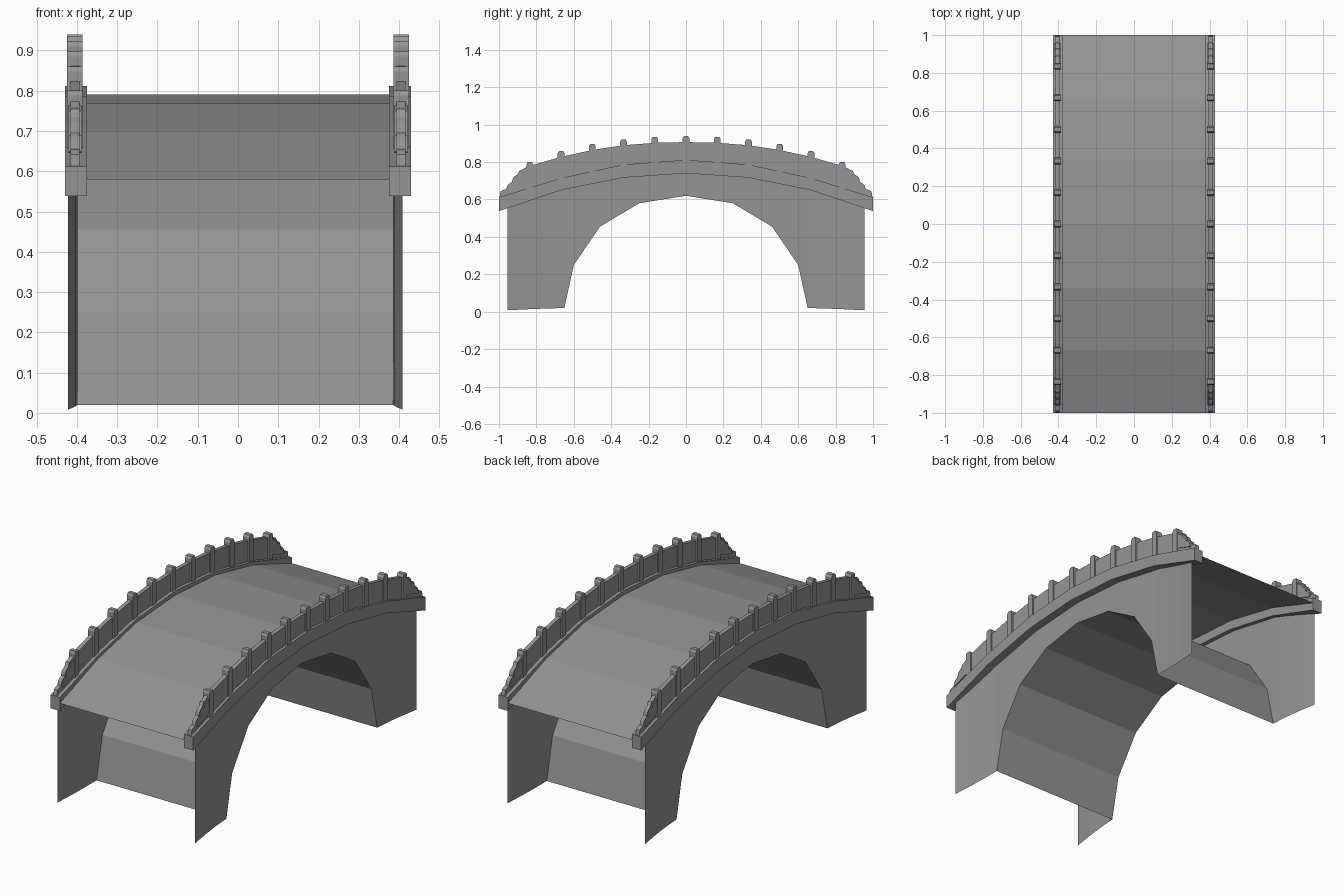
import bpy, bmesh

default = bpy.data.objects.get("Cube")
if default:
    bpy.data.objects.remove(default, do_unlink=True)

stone = bpy.data.materials.new("grey_stone")
stone.use_nodes = True
grey = (0.3, 0.3, 0.3, 1)
stone.diffuse_color = grey
stone.node_tree.nodes["Principled BSDF"].inputs["Base Color"].default_value = grey


def finish(name, bm):
    mesh = bpy.data.meshes.new(name)
    bm.to_mesh(mesh)
    bm.free()
    mesh.materials.append(stone)
    obj = bpy.data.objects.new(name, mesh)
    bpy.context.collection.objects.link(obj)
    return obj


def mirrored(half):
    """Complete a centre-to-end (y, z) polyline across y = 0."""
    return [(-y, z) for y, z in reversed(half) if y > 0] + half


def height(half, y):
    """Height of a centre-to-end polyline at distance y."""
    y = abs(y)
    for (a, za), (b, zb) in zip(half, half[1:]):
        if y <= b:
            return za + (zb - za) * (y - a) / (b - a)
    return half[-1][1]


def loft(name, rows):
    """Open sheet through rows of points."""
    bm = bmesh.new()
    grid = [[bm.verts.new(p) for p in row] for row in rows]
    for r, q in zip(grid, grid[1:]):
        for i in range(len(r) - 1):
            bm.faces.new((r[i], r[i + 1], q[i + 1], q[i]))
    bmesh.ops.recalc_face_normals(bm, faces=bm.faces)
    return finish(name, bm)


def prism(name, outline, x0, x1):
    """Extrude a (y, z) outline across x."""
    bm = bmesh.new()
    face = bm.faces.new([bm.verts.new((x0, y, z)) for y, z in outline])
    new = bmesh.ops.extrude_face_region(bm, geom=[face])["geom"]
    bmesh.ops.translate(bm, vec=(x1 - x0, 0, 0),
                        verts=[v for v in new if isinstance(v, bmesh.types.BMVert)])
    bmesh.ops.recalc_face_normals(bm, faces=bm.faces)
    return finish(name, bm)


# Centre-to-end profiles
arch = [(0, 0.62), (0.25, 0.58), (0.46, 0.455), (0.6, 0.25), (0.65, 0.02)]
deck = [(0, 0.79), (0.34, 0.768), (0.67, 0.697), (1, 0.58)]
curb_top = [(0, 0.812), (0.333, 0.787), (0.667, 0.715), (1, 0.612)]
curb_low = [(0, 0.74), (0.333, 0.717), (0.667, 0.65), (1, 0.538)]
rail_top = [(0, 0.907), (0.167, 0.903), (0.333, 0.89), (0.5, 0.865),
            (0.667, 0.828), (0.835, 0.78)]

# Road surface and arch underside
loft("deck", [[(x, y, z) for y, z in mirrored(deck)] for x in (-0.385, 0.385)])
loft("arch_underside", [[(x, y, z) for y, z in mirrored(arch)] for x in (-0.398, 0.385)])

# Stepped scroll that closes each parapet end
scroll = [(0.85, 0.775), (0.875, 0.76), (0.89, 0.755), (0.9, 0.735), (0.915, 0.725),
          (0.925, 0.715), (0.93, 0.695), (0.945, 0.685), (0.955, 0.675), (0.962, 0.655),
          (0.98, 0.65), (0.992, 0.642), (0.997, 0.612)]

for side, s, wall_x in (("left", 1, 0.385), ("right", -1, 0.398)):
    # Spandrel wall, flaring outwards beyond the arch
    lower = arch + [(0.75, 0.017), (0.85, 0.013), (0.955, 0.008)]
    flare = {0.75: 0.004, 0.85: 0.012, 0.955: 0.024}
    bottom, top = [], []
    for y, z in mirrored(lower):
        x = s * (wall_x + flare.get(abs(y), 0))
        bottom.append((x, y, z))
        top.append((x, y, height(curb_low, y) + 0.02))
    loft(side + "_wall", [bottom, top])

    # Curb and parapet panel
    prism(side + "_curb", mirrored(curb_top) + mirrored(curb_low)[::-1], s * 0.375, s * 0.43)
    foot = [(y, z - 0.01) for y, z in curb_top[:-1]] + [(0.835, height(curb_top, 0.835) - 0.01)]
    prism(side + "_parapet", mirrored(rail_top) + mirrored(foot)[::-1], s * 0.394, s * 0.416)

    # Posts with softened tops
    for i in range(-5, 6):
        y = i * 0.167
        z0, z1 = height(curb_top, y) - 0.015, height(rail_top, y) + 0.032
        if abs(i) == 5:
            z1 -= 0.012
        w = 0.018
        prism(side + "_post", [(y - w, z0), (y + w, z0), (y + w, z1 - 0.012),
                               (y + w - 0.007, z1), (y - w + 0.007, z1), (y - w, z1 - 0.012)],
              s * 0.386, s * 0.424)

    # End scrolls with a wider raised drum
    for e in (-1, 1):
        base = [(0.997, 0.605), (0.835, 0.655), (0.835, 0.775)]
        prism(side + "_end_scroll", [(e * y, z) for y, z in scroll + base], s * 0.394, s * 0.416)
        drum = [(y - 0.006, z - 0.006) for y, z in scroll[:10]]
        drum += [(0.95, 0.645), (0.85, 0.68)]
        prism(side + "_end_drum", [(e * y, z) for y, z in drum], s * 0.389, s * 0.421)
